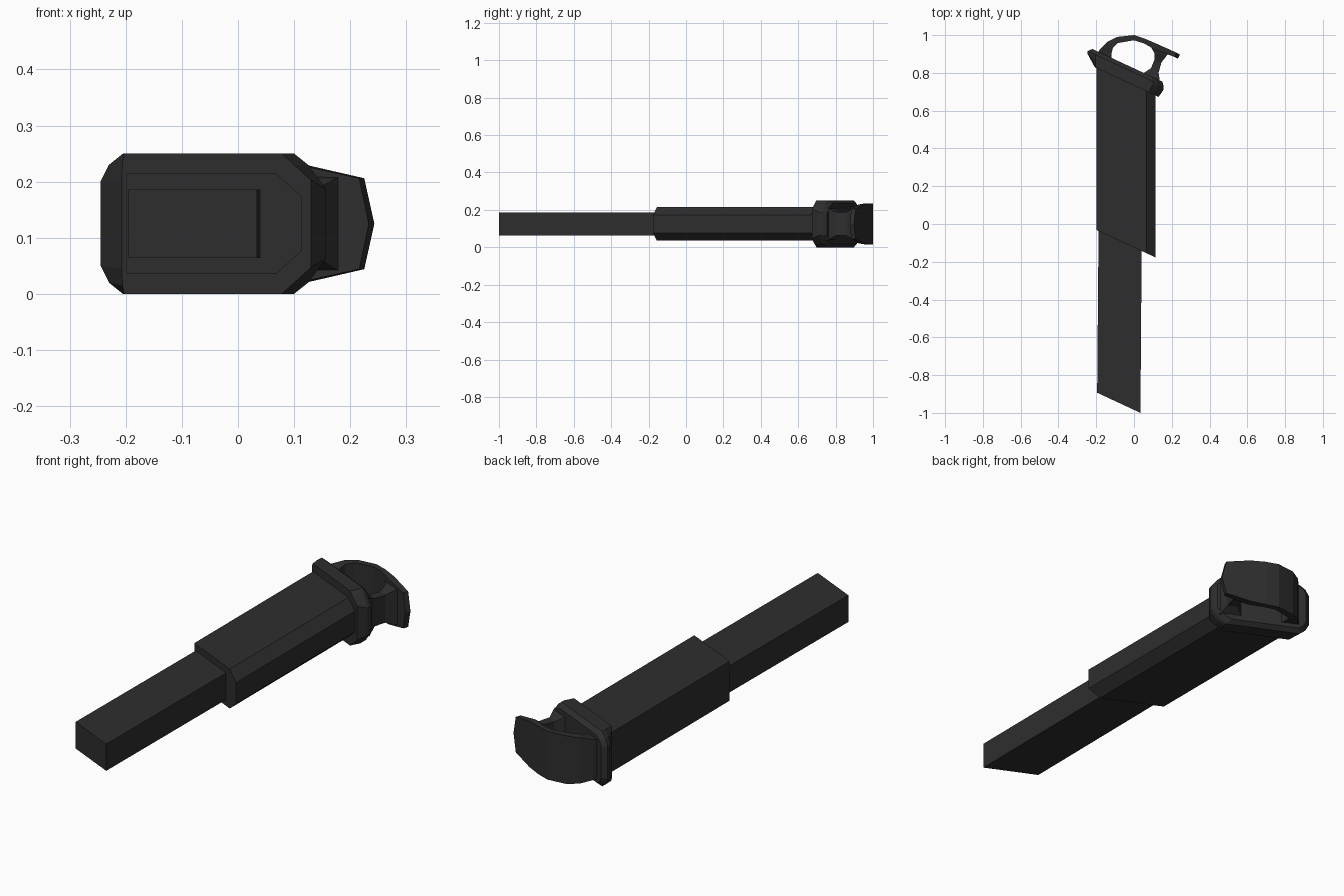
import bpy, bmesh

SLOPE = -0.465   # slant of every cross cut, seen from the top
ZC = 0.125       # middle height of the model

mat = bpy.data.materials.new("dark charcoal")
mat.diffuse_color = (0.027, 0.027, 0.027, 1)


def loft(name, rings, smooth=False):
    """Skin closed rings of 3D points and cap both ends."""
    bm = bmesh.new()
    loops = [[bm.verts.new(p) for p in r] for r in rings]
    n = len(rings[0])
    for a, b in zip(loops, loops[1:]):
        for i in range(n):
            j = (i + 1) % n
            bm.faces.new((a[i], a[j], b[j], b[i]))
    bm.faces.new(loops[0])
    bm.faces.new(loops[-1])
    bmesh.ops.remove_doubles(bm, verts=bm.verts, dist=1e-5)
    bmesh.ops.recalc_face_normals(bm, faces=bm.faces)
    me = bpy.data.meshes.new(name)
    bm.to_mesh(me)
    bm.free()
    me.materials.append(mat)
    ob = bpy.data.objects.new(name, me)
    bpy.context.collection.objects.link(ob)
    return ob


def slanted(outline, c):
    """Mirror a half outline of (x, half height) and put it on a slanted cut."""
    pts = [(x, h) for x, h in outline] + [(x, -h) for x, h in reversed(outline)]
    return [(x, c + SLOPE * x, ZC + h) for x, h in pts]


def band(name, sections):
    """Strip from (outer x, outer y, inner x, inner y, half height) sections."""
    return loft(name, [[(ox, oy, ZC + h), (ix, iy, ZC + h),
                        (ix, iy, ZC - h), (ox, oy, ZC - h)]
                       for ox, oy, ix, iy, h in sections])


# lower bar, leaning very slightly
loft("lower_bar", [
    slanted([(-0.195, 0.061), (0.034, 0.061)], -0.984),
    slanted([(-0.187, 0.061), (0.041, 0.061)], -0.05)])

# wide sleeve with chamfered right edges
sleeve = [(-0.199, 0.09), (0.067, 0.09), (0.114, 0.048)]
loft("sleeve", [slanted(sleeve, -0.124), slanted(sleeve, 0.76)])

# collar, flaring out and back in
mid = [(-0.245, 0.075), (-0.23, 0.105), (-0.205, 0.125),
       (0.10, 0.125), (0.125, 0.105), (0.157, 0.062)]
loft("collar", [
    slanted([(-0.207, 0.08), (-0.206, 0.11), (-0.203, 0.125),
             (0.078, 0.125), (0.10, 0.105), (0.13, 0.078)], 0.733),
    slanted(mid, 0.785),
    slanted(mid, 0.802),
    slanted([(-0.22, 0.07), (-0.21, 0.092), (-0.19, 0.108),
             (0.09, 0.108), (0.118, 0.092), (0.15, 0.058)], 0.824)])

# curved pull plate over the opening, ending in a pointed lip
band("pull_plate", [
    (-0.200, 0.890, -0.115, 0.850, 0.085),
    (-0.180, 0.925, -0.120, 0.900, 0.092),
    (-0.140, 0.965, -0.112, 0.932, 0.104),
    (-0.090, 0.990, -0.085, 0.958, 0.110),
    (0.000, 1.000, 0.000, 0.973, 0.110),
    (0.060, 0.980, 0.055, 0.955, 0.109),
    (0.125, 0.952, 0.112, 0.922, 0.104),
    (0.225, 0.907, 0.216, 0.884, 0.081),
    (0.243, 0.898, 0.233, 0.875, 0.0)])

# pinched strut holding the plate
band("plate_strut", [
    (0.190, 0.912, 0.085, 0.945, 0.086),
    (0.172, 0.890, 0.108, 0.905, 0.080),
    (0.145, 0.855, 0.108, 0.870, 0.063),
    (0.130, 0.800, 0.090, 0.825, 0.063),
    (0.138, 0.750, 0.045, 0.795, 0.088)])
